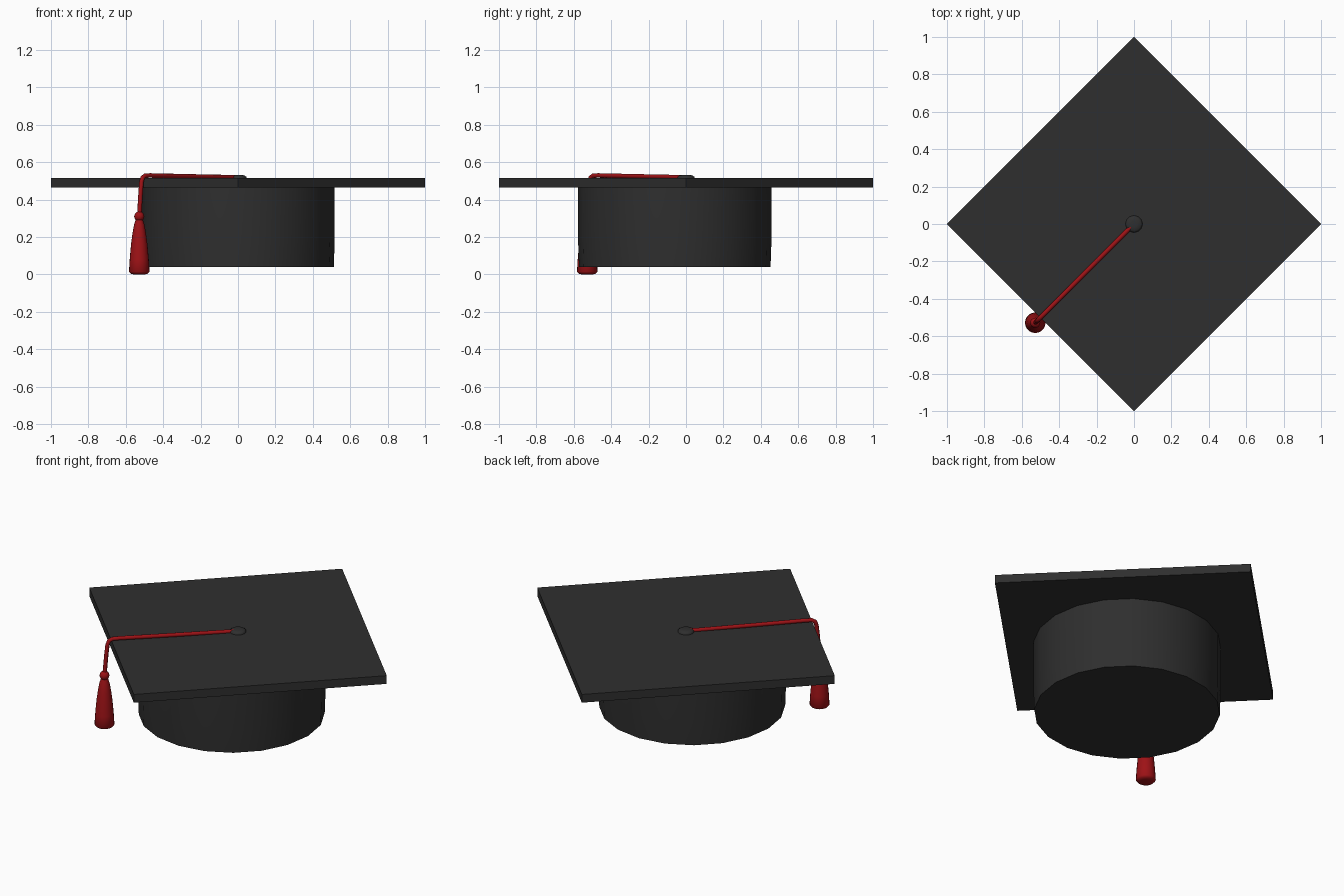
import bpy, bmesh, math
from mathutils import Matrix

if "Cube" in bpy.data.objects:
    bpy.data.objects.remove(bpy.data.objects["Cube"])


def material(name, rgb):
    m = bpy.data.materials.new(name)
    m.diffuse_color = (*rgb, 1)
    m.use_nodes = True
    m.node_tree.nodes["Principled BSDF"].inputs["Base Color"].default_value = m.diffuse_color
    return m


BLACK = material("black cloth", (0.028, 0.028, 0.028))
RED = material("red thread", (0.34, 0.006, 0.008))


def finish(obj, mat, angle=40):
    obj.data.materials.append(mat)
    bpy.ops.object.select_all(action='DESELECT')
    bpy.context.view_layer.objects.active = obj
    obj.select_set(True)
    bpy.ops.object.shade_smooth_by_angle(angle=math.radians(angle))


def lathe(name, profile, sides, loc, mat, angle=40):
    """Closed solid of revolution from (radius, height) rings, bottom to top."""
    bm = bmesh.new()
    rings = [[bm.verts.new((r * math.cos(2 * math.pi * i / sides),
                            r * math.sin(2 * math.pi * i / sides), z))
              for i in range(sides)] for r, z in profile]
    for low, high in zip(rings, rings[1:]):
        for i in range(sides):
            j = (i + 1) % sides
            bm.faces.new((low[i], low[j], high[j], high[i]))
    bm.faces.new(rings[0][::-1])
    bm.faces.new(rings[-1])
    mesh = bpy.data.meshes.new(name)
    bm.to_mesh(mesh)
    bm.free()
    obj = bpy.data.objects.new(name, mesh)
    obj.location = loc
    bpy.context.collection.objects.link(obj)
    finish(obj, mat, angle)
    return obj


# Square board, turned so its corners lie on the axes
lathe("board", [(1, 0.465), (1, 0.515)], 4, (0, 0, 0), BLACK)

# Skull cap, closed underneath and set slightly forward
lathe("skull_cap", [(0.512, 0.04), (0.517, 0.18), (0.517, 0.468)], 20, (0, -0.06, 0), BLACK)

# Button in the middle of the board
lathe("button", [(0.045, 0.51), (0.045, 0.522), (0.036, 0.529), (0.018, 0.532)],
      24, (0, 0, 0), BLACK, 60)

# Cord over the board and down past its edge; d is used for both x and y
path = [(0, 0.519), (-0.25, 0.524), (-0.47, 0.529), (-0.497, 0.528),
        (-0.510, 0.518), (-0.516, 0.495), (-0.521, 0.43), (-0.528, 0.31)]
curve = bpy.data.curves.new("cord", 'CURVE')
curve.dimensions = '3D'
curve.bevel_depth = 0.012
curve.bevel_resolution = 2
curve.use_fill_caps = True
spline = curve.splines.new('POLY')
spline.points.add(len(path) - 1)
for p, (d, z) in zip(spline.points, path):
    p.co = (d, d, z, 1)
cord = bpy.data.objects.new("cord", curve)
bpy.context.collection.objects.link(cord)
bpy.context.view_layer.objects.active = cord
cord.select_set(True)
bpy.ops.object.convert(target='MESH')
finish(bpy.context.view_layer.objects.active, RED, 60)

# Knot and flared tassel hanging from the cord
HANG = (-0.528, -0.528, 0)
bm = bmesh.new()
bmesh.ops.create_uvsphere(bm, u_segments=16, v_segments=10, radius=0.027,
                          matrix=Matrix.Translation((0, 0, 0.31)))
mesh = bpy.data.meshes.new("knot")
bm.to_mesh(mesh)
bm.free()
knot = bpy.data.objects.new("knot", mesh)
knot.location = HANG
bpy.context.collection.objects.link(knot)
finish(knot, RED, 60)

lathe("tassel", [(0.03, 0), (0.046, 0.004), (0.055, 0.014), (0.051, 0.08), (0.044, 0.16),
                 (0.036, 0.22), (0.028, 0.265), (0.018, 0.295)], 20, HANG, RED, 60)
